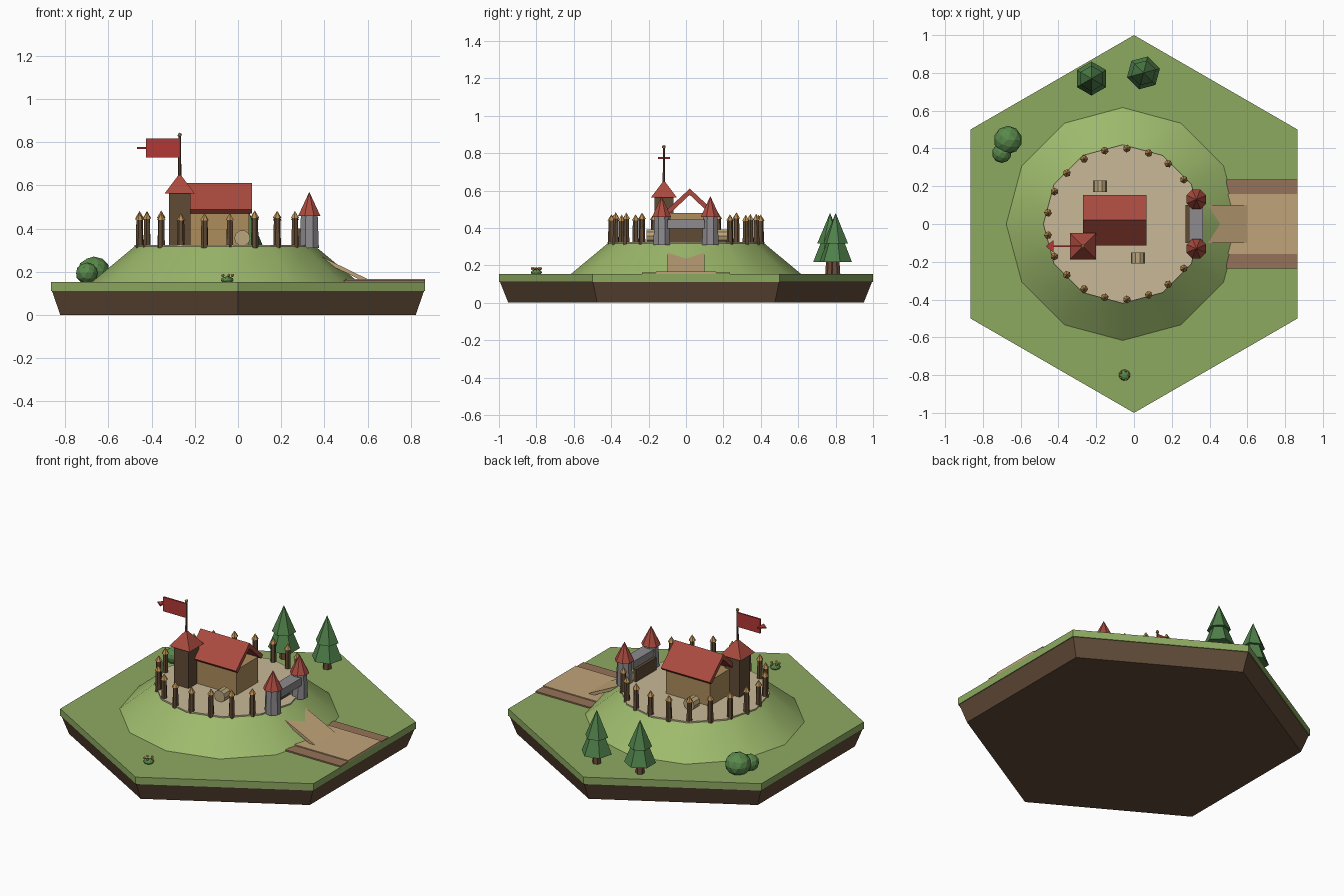
import bpy, bmesh, math, random
from mathutils import Vector

if "Cube" in bpy.data.objects:
    bpy.data.objects.remove(bpy.data.objects["Cube"])

random.seed(4)
MATS = {}
COLORS = {
    "soil": (0.12, 0.07, 0.04), "grass": (0.27, 0.40, 0.12), "mound": (0.34, 0.49, 0.15),
    "court": (0.58, 0.48, 0.31), "path": (0.53, 0.37, 0.19), "kerb": (0.30, 0.17, 0.10),
    "wood": (0.12, 0.07, 0.035), "tip": (0.50, 0.27, 0.08), "wall": (0.42, 0.27, 0.11),
    "roof": (0.40, 0.07, 0.05), "flag": (0.45, 0.04, 0.035), "gold": (0.60, 0.42, 0.12),
    "stone": (0.27, 0.26, 0.27), "barrel": (0.50, 0.38, 0.20), "pine": (0.08, 0.22, 0.07),
    "bush": (0.10, 0.25, 0.07), "trunk": (0.14, 0.07, 0.04), "petal": (0.75, 0.40, 0.10),
}


def finish(bm, name, color, smooth=False):
    bmesh.ops.recalc_face_normals(bm, faces=bm.faces)
    me = bpy.data.meshes.new(name)
    bm.to_mesh(me)
    bm.free()
    if color not in MATS:
        MATS[color] = bpy.data.materials.new(color)
        MATS[color].diffuse_color = (*COLORS[color], 1)
    me.materials.append(MATS[color])
    ob = bpy.data.objects.new(name, me)
    bpy.context.collection.objects.link(ob)
    if smooth:
        bpy.context.view_layer.objects.active = ob
        ob.select_set(True)
        bpy.ops.object.shade_smooth_by_angle(angle=math.radians(36))
        ob.select_set(False)
    return ob


def turned(name, color, profile, n, x=0, y=0, start=0, smooth=False):
    """Stack of n-sided rings (radius, z); a zero radius closes to a point."""
    bm = bmesh.new()
    rings = []
    for r, z in profile:
        if r == 0:
            rings.append([bm.verts.new((x, y, z))])
            continue
        angs = [math.radians(start) + math.tau * i / n for i in range(n)]
        rings.append([bm.verts.new((x + r * math.cos(a), y + r * math.sin(a), z)) for a in angs])
    for lo, hi in zip(rings, rings[1:]):
        for i in range(n):
            j = (i + 1) % n
            if len(hi) == 1:
                bm.faces.new((lo[i], lo[j], hi[0]))
            else:
                bm.faces.new((lo[i], lo[j], hi[j], hi[i]))
    for ring in (rings[0], rings[-1]):
        if len(ring) > 2:
            bm.faces.new(ring)
    return finish(bm, name, color, smooth)


def prism(name, color, points, direction):
    """Extrude a flat polygon of 3D points along a direction."""
    bm = bmesh.new()
    face = bm.faces.new([bm.verts.new(p) for p in points])
    new = bmesh.ops.extrude_face_region(bm, geom=[face])["geom"]
    verts = [v for v in new if isinstance(v, bmesh.types.BMVert)]
    bmesh.ops.translate(bm, verts=verts, vec=Vector(direction))
    return finish(bm, name, color)


def box(name, color, x0, x1, y0, y1, z0, z1):
    pts = [(x0, y0, z0), (x1, y0, z0), (x1, y1, z0), (x0, y1, z0)]
    return prism(name, color, pts, (0, 0, z1 - z0))


def ball(name, color, loc, r, sub=1, squash=1):
    bm = bmesh.new()
    bmesh.ops.create_icosphere(bm, subdivisions=sub, radius=r)
    bmesh.ops.scale(bm, vec=(1, 1, squash), verts=bm.verts)
    bmesh.ops.translate(bm, vec=loc, verts=bm.verts)
    return finish(bm, name, color)


# Hexagonal tile
turned("soil_base", "soil", [(0.95, 0), (0.995, 0.112)], 6, start=30)
turned("grass_top", "grass", [(1, 0.11), (1, 0.153)], 6, start=30)

# Mound and courtyard
CX = -0.06
turned("mound", "mound", [(0.62, 0.15), (0.42, 0.316)], 12, CX, smooth=True)
turned("courtyard", "court", [(0.42, 0.312), (0.42, 0.324)], 12, CX)

# Road and ramp
box("road", "path", 0.49, 0.866, -0.16, 0.16, 0.145, 0.167)
for s in (-1, 1):
    box("road_verge", "kerb", 0.49, 0.866, min(s * 0.16, s * 0.235), max(s * 0.16, s * 0.235), 0.145, 0.161)
prism("ramp", "path", [(0.36, -0.1, 0.283), (0.60, -0.1, 0.166), (0.593, -0.1, 0.15), (0.353, -0.1, 0.266)],
      (0, 0.2, 0))

# Palisade, open toward the gate
for i in range(18):
    a = math.radians(36 + 288 * i / 17)
    x, y = CX + 0.4 * math.cos(a), 0.4 * math.sin(a)
    top = 0.443 + random.uniform(-0.008, 0.008)
    spin = math.degrees(a)
    turned("palisade_post", "wood", [(0.018, 0.31), (0.015, top)], 6, x, y, spin)
    turned("palisade_tip", "tip", [(0.021, top), (0, top + 0.034)], 6, x, y, spin)

# Gatehouse
for s in (-1, 1):
    turned("gate_tower", "stone", [(0.048, 0.31), (0.042, 0.465)], 8, 0.33, s * 0.13, 22.5)
    turned("gate_tower_roof", "roof", [(0.056, 0.458), (0, 0.57)], 8, 0.33, s * 0.13, 22.5)
box("gate_bridge", "stone", 0.29, 0.365, -0.1, 0.1, 0.397, 0.445)
box("gate_door", "wood", 0.272, 0.29, -0.1, 0.1, 0.32, 0.40)

# Hall with an open-gabled roof
HY = 0.02
box("hall_walls", "wall", -0.25, 0.05, HY - 0.105, HY + 0.105, 0.32, 0.48)
half = [(0.133, 0.487), (0.115, 0.469)]
profile = [(0, 0.61)] + half + [(0, 0.577)] + [(-d, z) for d, z in reversed(half)]
prism("hall_roof", "roof", [(-0.27, HY + d, z) for d, z in profile], (0.335, 0, 0))

# Watchtower with flag
TX, TY = -0.27, -0.118
box("watchtower", "wood", TX - 0.05, TX + 0.05, TY - 0.05, TY + 0.05, 0.32, 0.565)
turned("watchtower_roof", "roof", [(0.099, 0.562), (0, 0.655)], 4, TX, TY, 45)
turned("flag_pole", "wood", [(0.008, 0.62), (0.006, 0.83)], 6, TX, TY)
ball("pole_finial", "gold", (TX, TY, 0.833), 0.011)
box("flag", "flag", -0.427, -0.274, TY - 0.005, TY + 0.005, 0.73, 0.818)
prism("flag_tail", "flag", [(-0.467, TY, 0.769), (-0.427, TY - 0.032, 0.769), (-0.427, TY + 0.032, 0.769)],
      (0, 0, 0.009))

# Barrels lying along y
for x, y in ((0.02, -0.18), (-0.18, 0.2)):
    ring = [(x + 0.037 * math.cos(math.tau * k / 10), y - 0.03, 0.356 + 0.037 * math.sin(math.tau * k / 10))
            for k in range(10)]
    prism("barrel", "barrel", ring, (0, 0.06, 0))

# Pine trees
for x, y, spin in ((-0.225, 0.77, 30), (0.05, 0.8, 15)):
    turned("tree_trunk", "trunk", [(0.026, 0.15), (0.02, 0.24)], 6, x, y, spin)
    turned("tree_lower", "pine", [(0.09, 0.218), (0.03, 0.37)], 6, x, y, spin)
    turned("tree_upper", "pine", [(0.068, 0.318), (0, 0.48)], 6, x, y, spin)

# Bushes
ball("bush_large", "bush", (-0.668, 0.445, 0.203), 0.075, 2, 0.9)
ball("bush_small", "bush", (-0.70, 0.375, 0.193), 0.052, 2, 0.95)

# Flower tuft
ball("flower_leaves", "bush", (-0.05, -0.8, 0.162), 0.03, 2, 0.55)
for k in range(5):
    a = math.tau * k / 5
    ball("flower", "petal", (-0.05 + 0.024 * math.cos(a), -0.8 + 0.024 * math.sin(a), 0.183), 0.008)

for m in bpy.data.materials:
    if m.users and not m.is_grease_pencil:
        m.use_nodes = True
        m.node_tree.nodes["Principled BSDF"].inputs["Base Color"].default_value = m.diffuse_color
